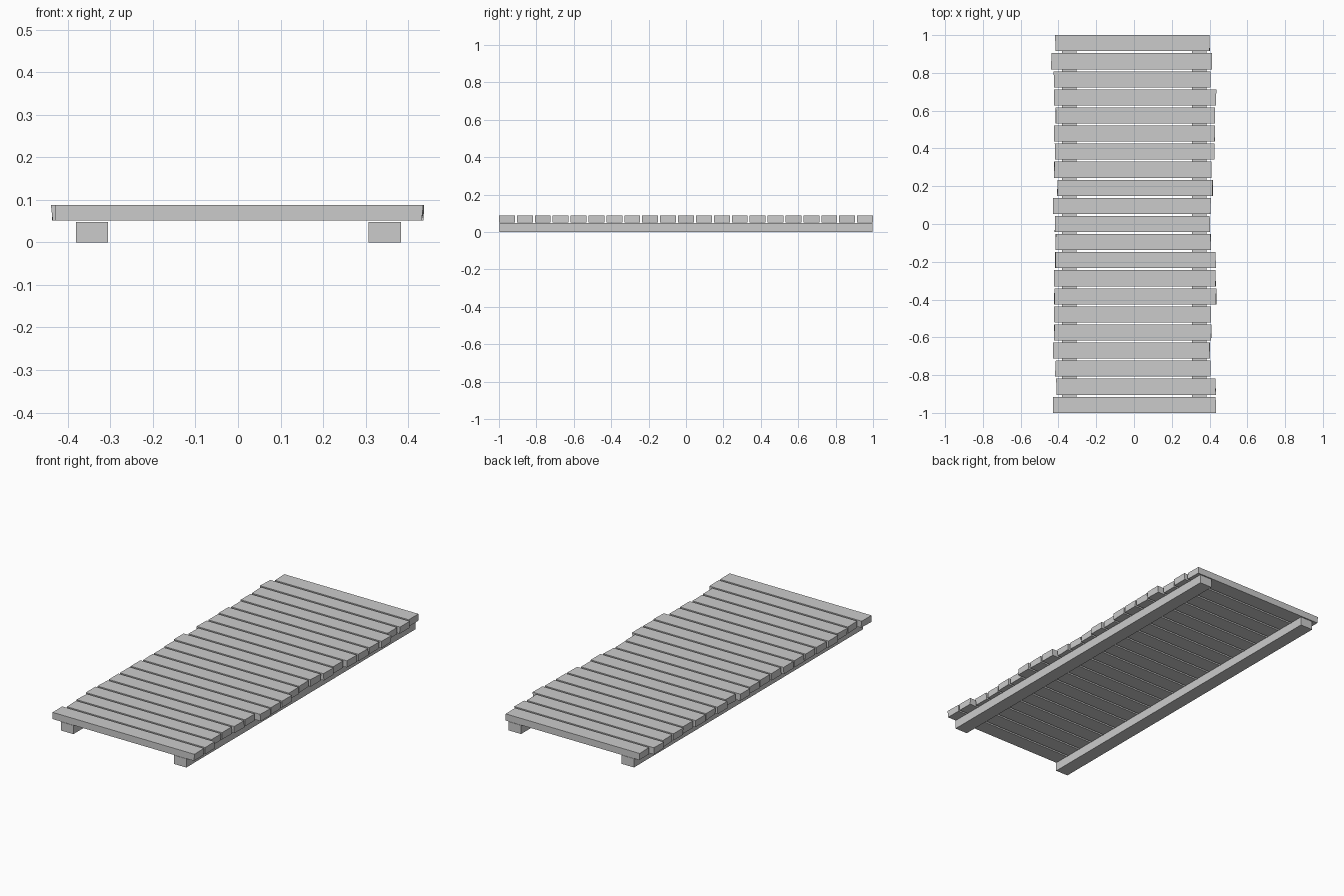
import bpy, bmesh, random
from mathutils import Vector

if "Cube" in bpy.data.objects:
    bpy.data.objects.remove(bpy.data.objects["Cube"])

random.seed(4)


def box(name, x0, x1, y0, y1, z0, z1, skew=0.0):
    bm = bmesh.new()
    bmesh.ops.create_cube(bm, size=1)
    for v in bm.verts:
        right = v.co.x > 0
        # roughly sawn ends: corners drift slightly inwards
        drift = random.uniform(0, skew) * (-1 if right else 1)
        v.co = Vector(((x1 if right else x0) + drift,
                       y1 if v.co.y > 0 else y0,
                       z1 if v.co.z > 0 else z0))
    mesh = bpy.data.meshes.new(name)
    bm.to_mesh(mesh)
    bm.free()
    obj = bpy.data.objects.new(name, mesh)
    bpy.context.collection.objects.link(obj)
    return obj


# Two long support beams
box("left_beam", -0.381, -0.305, -0.997, 0.997, 0.0, 0.048)
box("right_beam", 0.307, 0.383, -0.997, 0.997, 0.0, 0.048)

# Uneven plank ends (left, right), from back to front
ends = [(.419, .403), (.440, .414), (.427, .408), (.425, .436), (.417, .430),
        (.425, .431), (.420, .428), (.425, .414), (.408, .421), (.429, .408),
        (.420, .403), (.415, .408), (.419, .435), (.425, .435), (.423, .437),
        (.425, .411), (.425, .413), (.431, .405), (.419, .405), (.413, .436),
        (.430, .436)]
width = 0.085
pitch = (2 - width) / (len(ends) - 1)

# Cross planks
for i, (left, right) in enumerate(ends):
    back = 1 - i * pitch
    box(f"plank_{i + 1:02d}", -left, right, back - width, back, 0.051, 0.088, 0.005)
